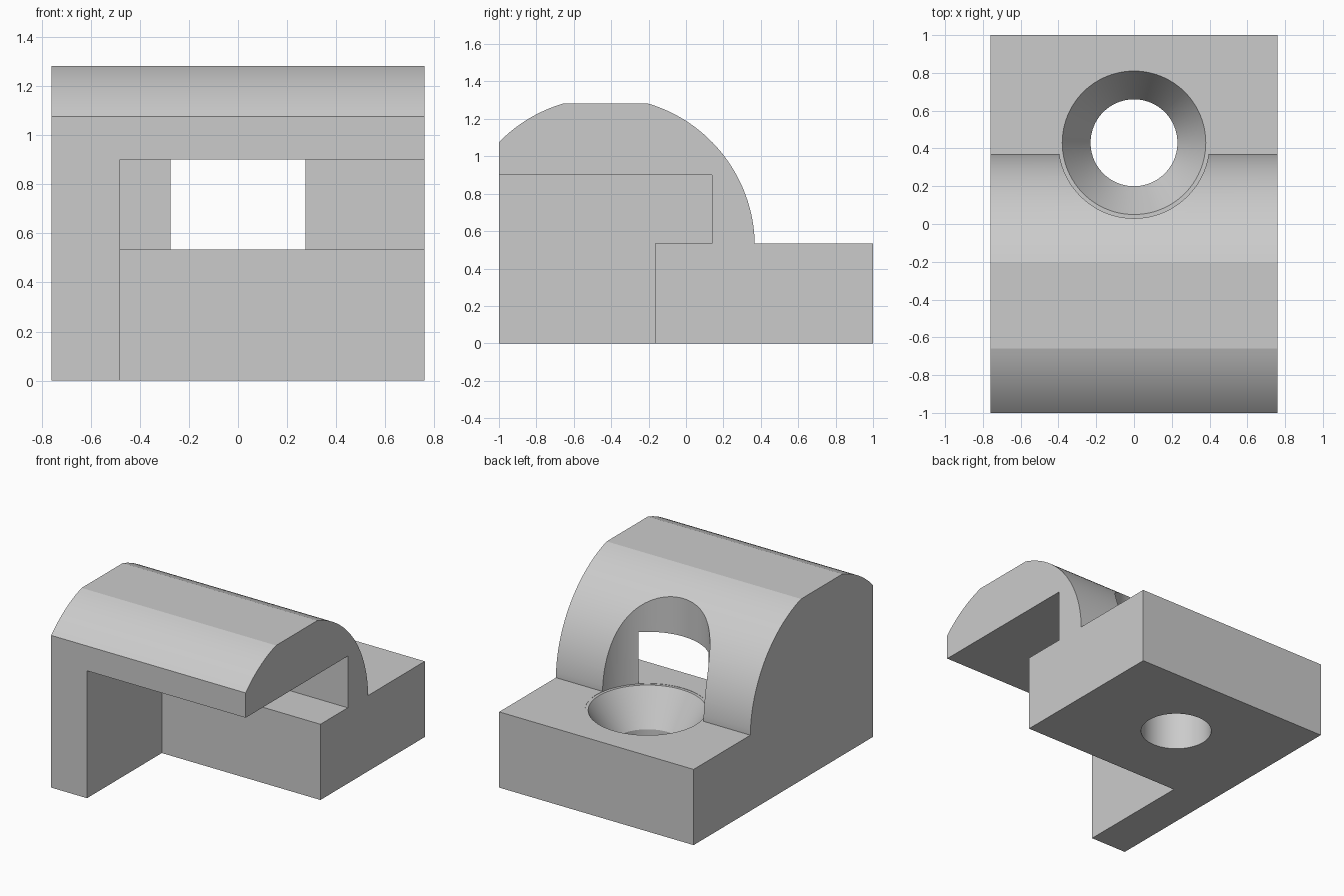
import bpy, bmesh, math

if "Cube" in bpy.data.objects:
    bpy.data.objects.remove(bpy.data.objects["Cube"])

HALF_W, SHELF, TOP = 0.76, 0.535, 1.28
ARC_Y, ARC_Z, ARC_R = -0.43, 0.517, 0.798
HOLE_Y = 0.43

grey = bpy.data.materials.new("plain grey")
grey.use_nodes = True
colour = (0.6, 0.6, 0.6, 1)
grey.diffuse_color = colour
grey.node_tree.nodes["Principled BSDF"].inputs["Base Color"].default_value = colour


def finish(name, bm):
    bmesh.ops.recalc_face_normals(bm, faces=bm.faces)
    mesh = bpy.data.meshes.new(name)
    bm.to_mesh(mesh)
    bm.free()
    mesh.materials.append(grey)
    obj = bpy.data.objects.new(name, mesh)
    bpy.context.collection.objects.link(obj)
    return obj


def extrude_profile(name, points, x0, x1):
    """Sweep a (y, z) outline along x."""
    bm = bmesh.new()
    face = bm.faces.new([bm.verts.new((x0, y, z)) for y, z in points])
    result = bmesh.ops.extrude_face_region(bm, geom=[face])
    verts = [g for g in result["geom"] if isinstance(g, bmesh.types.BMVert)]
    bmesh.ops.translate(bm, verts=verts, vec=(x1 - x0, 0, 0))
    return finish(name, bm)


def lathe(name, profile, y, sides=96):
    """Closed solid turned from (radius, z) pairs about a vertical axis."""
    bm = bmesh.new()
    rings = []
    for r, z in profile:
        angles = [2 * math.pi * i / sides for i in range(sides)]
        rings.append([bm.verts.new((r * math.cos(a), y + r * math.sin(a), z)) for a in angles])
    for low, high in zip(rings, rings[1:]):
        for i in range(sides):
            j = (i + 1) % sides
            bm.faces.new((low[i], low[j], high[j], high[i]))
    bm.faces.new(rings[0])
    bm.faces.new(rings[-1])
    return finish(name, bm)


def arc(y0, y1, steps):
    """Points on the rounded roof between two y positions."""
    a0, a1 = (math.acos((y - ARC_Y) / ARC_R) for y in (y0, y1))
    angles = [a0 + (a1 - a0) * i / steps for i in range(steps + 1)]
    return [(ARC_Y + ARC_R * math.cos(a), ARC_Z + ARC_R * math.sin(a)) for a in angles]


# Body: low shelf at the back, rounded roof with a flat crown, upright front
roof = arc(-1, ARC_Y - 0.23, 12) + arc(ARC_Y + 0.23, ARC_Y + 0.7975, 32)
outline = [(-1, 0)] + roof + [(0.367, SHELF), (1, SHELF), (1, 0)]
body = extrude_profile("bracket_body", outline, -HALF_W, HALF_W)

# Stepped cavity, open at the front, the bottom and one end
cavity = extrude_profile(
    "cavity_cutter",
    [(-1.1, -0.1), (-0.165, -0.1), (-0.165, SHELF), (0.14, SHELF), (0.14, 0.9), (-1.1, 0.9)],
    -0.48, HALF_W + 0.1)

# Screw hole with countersink and a clearance bore through the roof
bore_floor = SHELF - 0.002
screw_hole = lathe(
    "screw_hole_cutter",
    [(0.23, -0.1), (0.23, 0.29), (0.38, bore_floor), (0.4, bore_floor), (0.4, 1.5)],
    HOLE_Y)

bpy.context.view_layer.objects.active = body
for cutter in (cavity, screw_hole):
    mod = body.modifiers.new(cutter.name, 'BOOLEAN')
    mod.operation = 'DIFFERENCE'
    mod.solver = 'EXACT'
    mod.object = cutter
    bpy.ops.object.modifier_apply(modifier=mod.name)
    bpy.data.objects.remove(cutter)

# Smooth curves, crisp edges
for obj in bpy.context.selected_objects:
    obj.select_set(False)
body.select_set(True)
bpy.ops.object.shade_smooth_by_angle(angle=math.radians(14))
